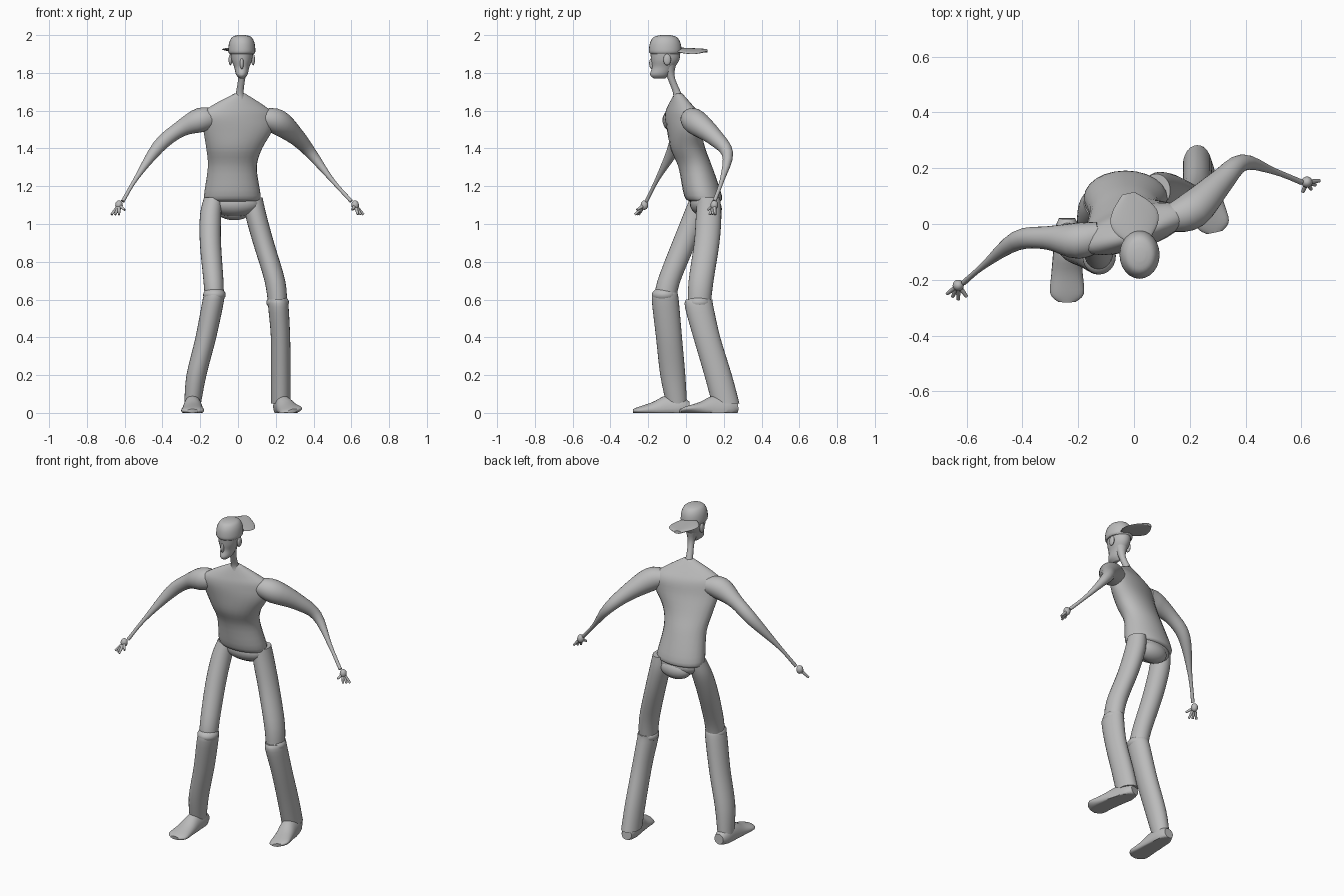
import bpy, bmesh, math
from mathutils import Matrix, Vector

cube = bpy.data.objects.get("Cube")
if cube:
    bpy.data.objects.remove(cube, do_unlink=True)

SIDES = 24
STEPS = 4
DOWN = Vector((0, 0, -1))

clay = bpy.data.materials.new("clay grey")
clay.use_nodes = True
clay.diffuse_color = (.5, .5, .5, 1)
clay.node_tree.nodes["Principled BSDF"].inputs["Base Color"].default_value = clay.diffuse_color


def finish(name, bm):
    """Turn a bmesh into a smooth shaded object."""
    bmesh.ops.recalc_face_normals(bm, faces=bm.faces)
    mesh = bpy.data.meshes.new(name)
    bm.to_mesh(mesh)
    bm.free()
    mesh.materials.append(clay)
    part = bpy.data.objects.new(name, mesh)
    bpy.context.collection.objects.link(part)
    bpy.ops.object.select_all(action="DESELECT")
    part.select_set(True)
    bpy.context.view_layer.objects.active = part
    bpy.ops.object.shade_smooth_by_angle(angle=math.radians(50))
    return part


def smooth_sections(sections):
    """Pass a Catmull-Rom curve through every value of the sections."""
    last = len(sections) - 1
    result = []
    for i in range(last):
        around = [sections[min(max(i + k, 0), last)] for k in (-1, 0, 1, 2)]
        for step in range(STEPS):
            t = step / STEPS
            result.append([
                b + t / 2 * (c - a + t * (2*a - 5*b + 4*c - d + t * (3*b - a - 3*c + d)))
                for a, b, c, d in zip(*around)])
    result.append(sections[-1])
    return result


def no_twist(height):
    return 0


def loft(name, sections, follow=False, twist=no_twist):
    """Skin ellipses (x, y, z, half width, half depth); follow tilts them along the path."""
    path = smooth_sections(sections)
    bm = bmesh.new()
    rings = []
    for i, (x, y, z, wide, deep) in enumerate(path):
        frame = Matrix.Rotation(math.radians(twist(z)), 3, "Z")
        if follow:
            ahead = Vector(path[min(i + 1, len(path) - 1)][:3])
            behind = Vector(path[max(i - 1, 0)][:3])
            frame = DOWN.rotation_difference(ahead - behind).to_matrix()
        ring = []
        for k in range(SIDES):
            angle = math.tau * k / SIDES
            edge = Vector((wide * math.cos(angle), deep * math.sin(angle), 0))
            point = Vector((x, y, z)) + frame @ edge
            point.z = max(point.z, 0)
            ring.append(bm.verts.new(point))
        rings.append(ring)
    for low, high in zip(rings, rings[1:]):
        for k in range(SIDES):
            n = (k + 1) % SIDES
            bm.faces.new((low[k], low[n], high[n], high[k]))
    bm.faces.new(rings[0])
    bm.faces.new(rings[-1])
    return finish(name, bm)


def limb(name, joints, depth=1, follow=True):
    """Loft joints (x, y, z, radius) whose sections share one depth ratio."""
    return loft(name, [(*joint, joint[-1] * depth) for joint in joints], follow)


def ball(name, centre, radii):
    bm = bmesh.new()
    bmesh.ops.create_uvsphere(bm, u_segments=SIDES, v_segments=SIDES // 2, radius=1)
    bm.transform(Matrix.Translation(centre) @ Matrix.Diagonal((*radii, 1)))
    return finish(name, bm)


def chest_twist(height):
    """Degrees the shirt turns, growing from the waist to the shoulders."""
    return min(max(height - 1.2, 0) * 50, 18)


# Shirt, leaning forward and twisting towards the shoulders
loft("shirt", [
    (-.03, .1, 1.12, .14, .08),
    (-.03, .09, 1.15, .15, .1),
    (-.03, .05, 1.3, .13, .09),
    (-.02, .01, 1.4, .15, .09),
    (0, -.01, 1.5, .19, .08),
    (0, -.02, 1.58, .2, .07),
    (0, -.03, 1.63, .14, .05),
    (.01, -.04, 1.69, .03, .02)], twist=chest_twist)

# Hips and seat
ball("hips", (-.02, .1, 1.11), (.14, .08, .07))
ball("seat", (-.02, .13, 1.08), (.1, .06, .06))

# Neck
limb("neck", [
    (.01, -.04, 1.66, .03),
    (.01, -.05, 1.7, .02),
    (.02, -.08, 1.78, .02),
    (.02, -.09, 1.85, .04)])

# Head, narrowing to the chin, with nose and ears
middle = Vector((.02, -.11, 1.87))
chin_to_brow = [(-.1, -.03, .01), (-.08, -.03, .03), (-.04, -.01, .04),
                (0, 0, .055), (.05, 0, .06)]
loft("head", [(middle.x, middle.y + lean, middle.z + rise, wide, wide + .02)
              for rise, lean, wide in chin_to_brow])
ball("nose", middle + Vector((0, -.07, -.02)), (.01, .015, .03))
for label, side in (("right", -1), ("left", 1)):
    ball(label + "_ear", middle + Vector((side * .06, .01, 0)), (.01, .02, .03))

# Cap worn backwards, with a rim and a flattened crown
crown = [(.03, .065), (.045, .072), (.09, .067), (.12, .05), (.13, .02)]
loft("cap", [(middle.x, middle.y, middle.z + rise, wide, wide * 1.2)
             for rise, wide in crown])
brim = loft("cap_brim", [
    (.02 - along * .04, along * .17 - .06, 1.92, .02 + .07 * math.sin(2.8 * along + .3), .009)
    for along in (0, .25, .5, .75, 1)], follow=True)
for vertex in brim.data.vertices:
    across = vertex.co.x
    vertex.co.z += across * .1 - across * across

# Arms, thick at the sleeves and thin at the wrists
limb("right_arm", [
    (-.12, -.04, 1.56, .05),
    (-.2, -.06, 1.55, .065),
    (-.31, -.05, 1.5, .042),
    (-.42, -.06, 1.41, .035),
    (-.54, -.15, 1.24, .012),
    (-.61, -.21, 1.12, .01)])
limb("left_arm", [
    (.13, .02, 1.56, .05),
    (.21, .05, 1.54, .067),
    (.31, .15, 1.46, .046),
    (.39, .22, 1.37, .03),
    (.5, .19, 1.23, .012),
    (.6, .15, 1.12, .01)])

# Hands, each with three spread fingers and a thumb
for label, palm, reach, spread in (
        ("right", Vector((-.63, -.22, 1.1)), Vector((-.02, -.04, -.05)), Vector((.02, -.01, 0))),
        ("left", Vector((.62, .15, 1.1)), Vector((.03, -.01, -.05)), Vector((-.015, -.015, 0)))):
    ball(label + "_palm", palm, (.02, .02, .025))
    for number in (-1, 0, 1):
        tip = palm + reach + spread * number
        limb(f"{label}_finger_{number + 2}", [(*palm, .01), (*tip, .006)])
    thumb = palm + spread * 2 + reach / 2
    limb(label + "_thumb", [(*palm, .01), (*thumb, .006)])

# Trouser legs with folds bulging at the knees
limb("right_thigh", [
    (-.13, .08, 1.14, .05),
    (-.145, .05, 1.05, .056),
    (-.146, -.01, .9, .056),
    (-.13, -.09, .7, .053),
    (-.125, -.11, .6, .05)], depth=1.15, follow=False)
limb("right_shin", [
    (-.125, -.11, .64, .05),
    (-.13, -.11, .6, .057),
    (-.17, -.09, .4, .055),
    (-.22, -.07, .2, .053),
    (-.24, -.05, .05, .044)], depth=1.25, follow=False)
ball("right_knee", (-.125, -.115, .625), (.06, .066, .04))
limb("left_thigh", [
    (.08, .12, 1.14, .05),
    (.094, .12, 1.05, .056),
    (.135, .11, .9, .056),
    (.195, .08, .7, .055),
    (.21, .07, .57, .05)], depth=1.2, follow=False)
limb("left_shin", [
    (.21, .07, .6, .05),
    (.214, .07, .56, .054),
    (.225, .11, .4, .051),
    (.227, .17, .2, .052),
    (.227, .21, .05, .052)], depth=1.4, follow=False)
ball("left_knee", (.21, .07, .585), (.06, .064, .04))

# Feet, wedges with flat soles that widen towards the toes
for label, heel, toe in (("right", Vector((-.24, .02, .03)), Vector((-.24, -.28, .01))),
                         ("left", Vector((.22, .27, .03)), Vector((.29, -.03, .01)))):
    wedge = [(0, .03, .03), (.15, .045, .06), (.4, .05, .07),
             (.65, .056, .04), (.9, .06, .02), (1, .03, .01)]
    loft(label + "_foot", [(*heel.lerp(toe, along), wide, tall)
                           for along, wide, tall in wedge], follow=True)
